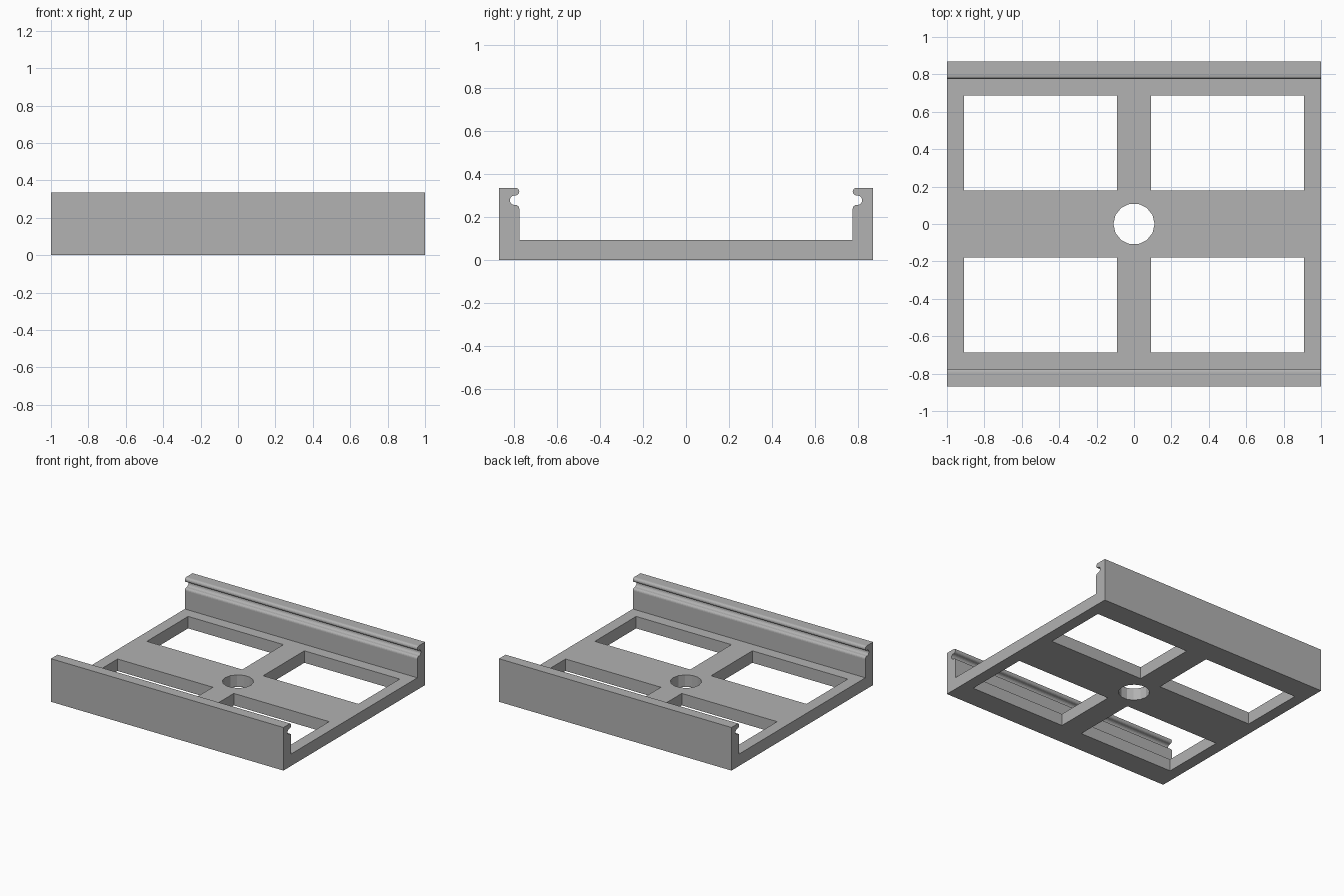
import bpy
import bmesh
import math
from mathutils import Matrix

if "Cube" in bpy.data.objects:
    bpy.data.objects.remove(bpy.data.objects["Cube"], do_unlink=True)

HALF_X, HALF_Y = 1.0, 0.87
FLOOR, TOP, INNER = 0.093, 0.335, 0.775

grey = bpy.data.materials.new("plain grey")
grey.use_nodes = True
colour = (0.445, 0.445, 0.445, 1)
grey.diffuse_color = colour
grey.node_tree.nodes["Principled BSDF"].inputs["Base Color"].default_value = colour


def make_object(name, bm):
    bmesh.ops.recalc_face_normals(bm, faces=bm.faces)
    mesh = bpy.data.meshes.new(name)
    bm.to_mesh(mesh)
    bm.free()
    mesh.materials.append(grey)
    obj = bpy.data.objects.new(name, mesh)
    bpy.context.collection.objects.link(obj)
    return obj


def arc(cy, cz, radius, start, end, steps):
    angles = [math.radians(start + (end - start) * i / steps) for i in range(steps + 1)]
    return [(cy + radius * math.cos(a), cz + radius * math.sin(a)) for a in angles]


# Channel section: outer wall, rounded lip, round groove, rounded ledge, floor
r = 0.018
half = [(HALF_Y, 0), (HALF_Y, TOP)]
half += arc(INNER + r, TOP - r, r, 90, 270, 8)
half += arc(0.797, 0.277, 0.022, 90, -90, 8)
half += arc(INNER + r, 0.237, r, 90, 180, 4)
half.append((INNER, FLOOR))
section = half + [(-y, z) for y, z in reversed(half)]

bm = bmesh.new()
end_face = bm.faces.new([bm.verts.new((-HALF_X, y, z)) for y, z in section])
extruded = bmesh.ops.extrude_face_region(bm, geom=[end_face], use_keep_orig=True)
moved = [v for v in extruded["geom"] if isinstance(v, bmesh.types.BMVert)]
bmesh.ops.translate(bm, verts=moved, vec=(2 * HALF_X, 0, 0))
tray = make_object("channel_tray", bm)

# Cutter: four floor windows and the faceted centre hole
bm = bmesh.new()
x0, x1, y0, y1 = 0.09, 0.91, 0.18, 0.687
for sx in (-1, 1):
    for sy in (-1, 1):
        place = Matrix.Translation((sx * (x0 + x1) / 2, sy * (y0 + y1) / 2, 0))
        size = Matrix.Diagonal((x1 - x0, y1 - y0, 0.4, 1))
        bmesh.ops.create_cube(bm, size=1, matrix=place @ size)
bmesh.ops.create_cone(bm, cap_ends=True, segments=14, radius1=0.11, radius2=0.11,
                      depth=0.4, matrix=Matrix.Rotation(math.pi / 2, 4, "Z"))
cutter = make_object("opening_cutter", bm)
cutter.hide_render = True

# Cut the openings, then drop the helper
cut = tray.modifiers.new("openings", "BOOLEAN")
cut.operation = "DIFFERENCE"
cut.solver = "EXACT"
cut.object = cutter
bpy.context.view_layer.objects.active = tray
tray.select_set(True)
bpy.ops.object.modifier_apply(modifier=cut.name)
bpy.data.objects.remove(cutter, do_unlink=True)
